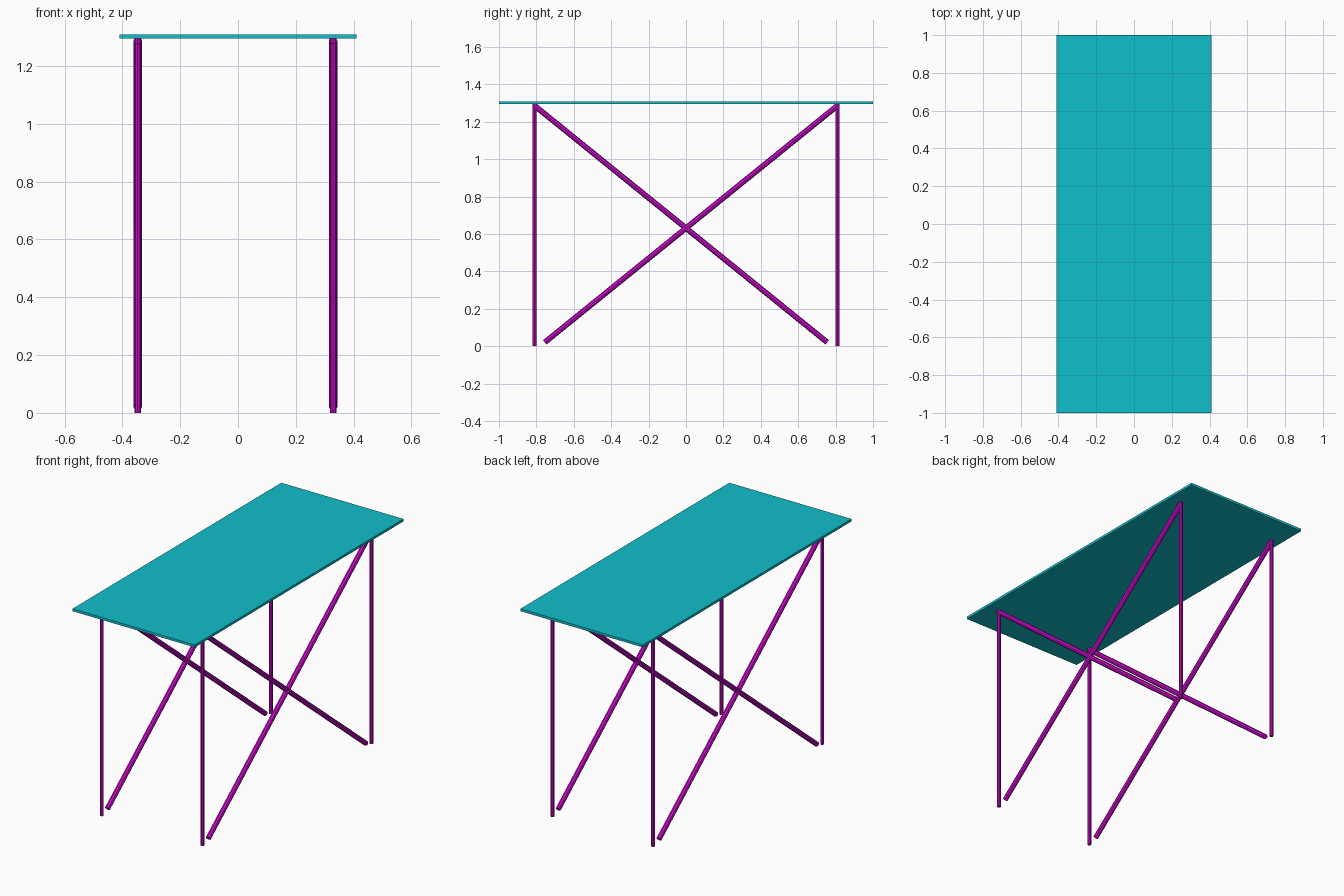
import bpy, math
from mathutils import Vector

if "Cube" in bpy.data.objects:
    bpy.data.objects.remove(bpy.data.objects["Cube"])


def material(name, color):
    m = bpy.data.materials.new(name)
    m.diffuse_color = color
    m.use_nodes = True
    m.node_tree.nodes["Principled BSDF"].inputs["Base Color"].default_value = m.diffuse_color
    return m


CYAN = material("cyan_top", (0.005, 0.52, 0.60, 1))
MAGENTA = material("magenta_frame", (0.60, 0.003, 0.60, 1))


def rod(name, start, end, radius):
    """Eight-sided rod between two points."""
    a, b = Vector(start), Vector(end)
    d = b - a
    bpy.ops.mesh.primitive_cylinder_add(vertices=8, radius=radius, depth=d.length,
                                        location=(a + b) / 2)
    ob = bpy.context.object
    ob.name = name
    ob.rotation_euler = d.to_track_quat('Z', 'Y').to_euler()
    ob.data.materials.append(MAGENTA)
    return ob


# Thin table top
bpy.ops.mesh.primitive_cube_add(size=1, location=(0, 0, 1.302))
top = bpy.context.object
top.name = "table_top"
top.scale = (0.82, 2.0, 0.015)
top.data.materials.append(CYAN)

# Legs with crossed braces on each side
for side, x in (("left", -0.347), ("right", 0.329)):
    for end, s in (("front", -1), ("back", 1)):
        rod(f"{side}_{end}_leg", (x, s * 0.81, 0), (x, s * 0.81, 1.296), 0.011)
        rod(f"{side}_{end}_brace", (x, s * 0.812, 1.288), (x, -s * 0.755, 0.021), 0.015)
